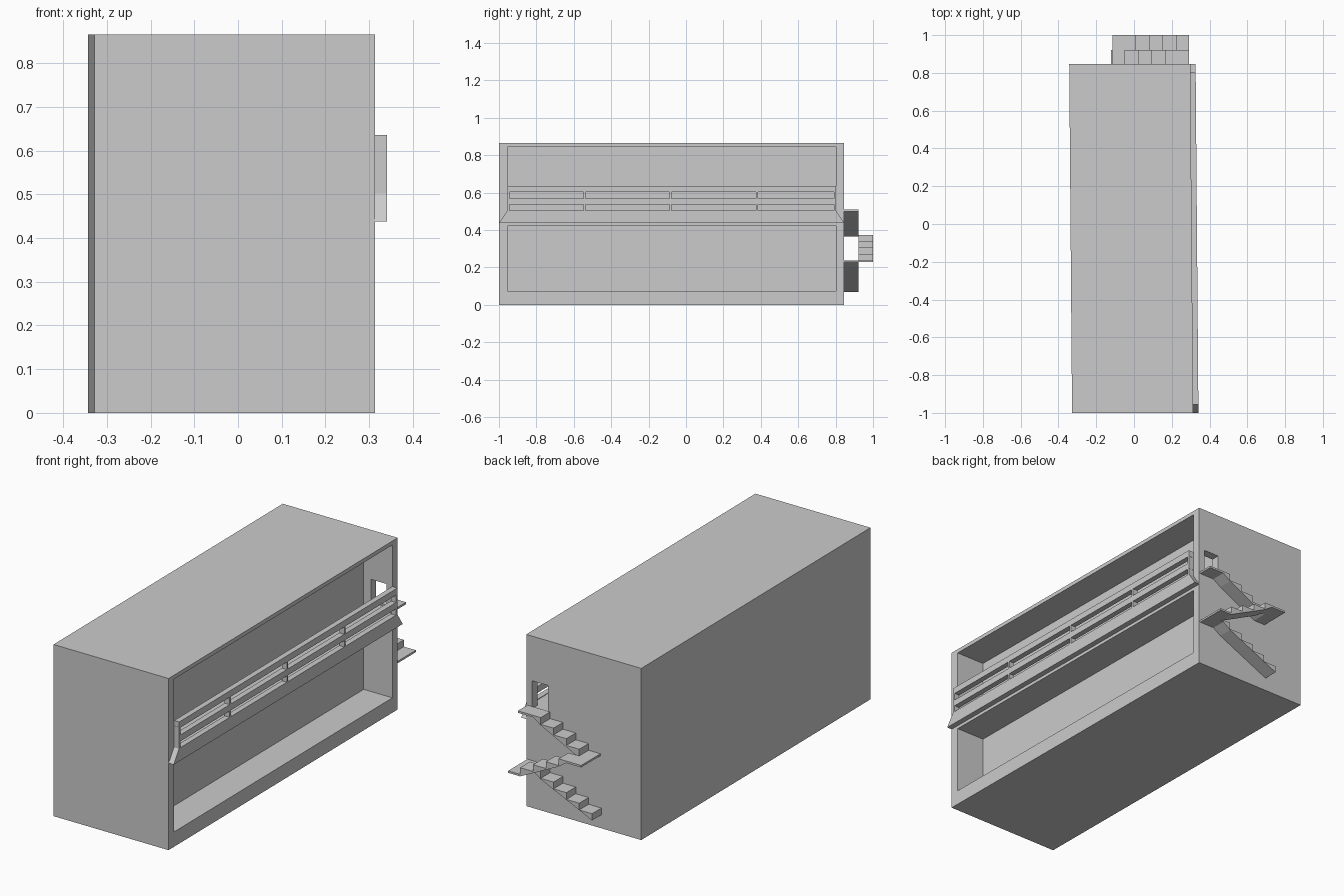
import bpy, bmesh

cube = bpy.data.objects.get("Cube")
if cube:
    bpy.data.objects.remove(cube, do_unlink=True)

grey = bpy.data.materials.new("plain_grey")
grey.use_nodes = True
grey.diffuse_color = (0.6, 0.6, 0.6, 1)
grey.node_tree.nodes["Principled BSDF"].inputs["Base Color"].default_value = (0.6, 0.6, 0.6, 1)

SKEW = 0.0081  # the block leans slightly off the y axis


def extrude_profile(name, points, axis, start, end, skew=SKEW):
    """Extrude a 2D profile along x (points are y, z) or y (points are x, z)."""
    bm = bmesh.new()
    rings = []
    for t in (start, end):
        ring = [(t, a, b) if axis == "x" else (a, t, b) for a, b in points]
        rings.append([bm.verts.new((x - skew * y, y, z)) for x, y, z in ring])
    bm.faces.new(rings[0])
    bm.faces.new(rings[1])
    n = len(points)
    for i in range(n):
        j = (i + 1) % n
        bm.faces.new((rings[0][i], rings[0][j], rings[1][j], rings[1][i]))
    bmesh.ops.recalc_face_normals(bm, faces=bm.faces)
    mesh = bpy.data.meshes.new(name)
    bm.to_mesh(mesh)
    bm.free()
    mesh.materials.append(grey)
    obj = bpy.data.objects.new(name, mesh)
    bpy.context.collection.objects.link(obj)
    return obj


def box(name, x, y, z):
    corners = [(y[0], z[0]), (y[1], z[0]), (y[1], z[1]), (y[0], z[1])]
    return extrude_profile(name, corners, "x", *x)


def cut(target, cutter):
    cutter.hide_render = True
    mod = target.modifiers.new("cut", "BOOLEAN")
    mod.operation = "DIFFERENCE"
    mod.solver = "EXACT"
    mod.object = cutter
    bpy.context.view_layer.objects.active = target
    bpy.ops.object.modifier_apply(modifier=mod.name)
    bpy.data.objects.remove(cutter, do_unlink=True)


# Main block with two open storeys and a door in the end wall
FRONT_X, OUTER_X, BACK_X = 0.305, 0.333, 0.145
Y0, Y1 = -0.955, 0.803
FLOOR = 0.5
building = box("building", (-0.336, FRONT_X), (-1, 0.846), (0, 0.865))
cut(building, box("lower_room_cutter", (BACK_X, 0.5), (Y0, Y1), (0.075, 0.422)))
cut(building, box("upper_room_cutter", (BACK_X, 0.5), (Y0, Y1), (FLOOR, 0.845)))
cut(building, box("door_cutter", (0.185, 0.272), (0.7, 0.95), (FLOOR, 0.64)))

# Balcony: flared base, two rails and thin posts
extrude_profile("balcony_base", [(-1, 0.438), (0.846, 0.438), (Y1, 0.503), (Y0, 0.503)],
                "x", FRONT_X, OUTER_X)
for name, z in (("middle_rail", 0.535), ("top_rail", 0.604)):
    box(name, (FRONT_X, OUTER_X), (Y0, Y1), (z, z + 0.032))
for i, y in enumerate((-0.951, -0.543, -0.083, 0.38, 0.796)):
    box(f"rail_post_{i + 1}", (FRONT_X, OUTER_X), (y - 0.005, y + 0.006), (0.5, 0.61))


# Outside stairs: each flight is a saw-tooth strip with a sloping underside
TREAD, RISE, THICK = 0.0715, 0.034, 0.01


def flight(name, x, z, steps, direction, y, end_landing, start_landing):
    """Descend from (x, z); landings extend level at the two ends."""
    top = [(x - direction * start_landing, z), (x, z)]
    cx, cz = x, z
    for _ in range(steps):
        cz -= RISE
        top += [(cx, cz), (cx + direction * TREAD, cz)]
        cx += direction * TREAD
    if end_landing:
        cz -= RISE
        top += [(cx, cz), (cx + direction * end_landing, cz), (cx + direction * end_landing, cz - THICK)]
        under = [(cx, cz - THICK)]
    else:
        under = [(cx, cz - RISE)]
    under += [(x, z - RISE - THICK / 2), (x - direction * TREAD * 0.6, z - THICK),
              (x - direction * start_landing, z - THICK)]
    extrude_profile(name, top + under, "y", *y, skew=0)


INNER, OUTER = (0.845, 0.921), (0.921, 1.0)
flight("upper_flight", 0.165, 0.51, 3, -1, INNER, 0.066, 0.127)
flight("middle_flight", 0.01, 0.374, 3, 1, OUTER, 0.067, 0.125)
flight("lower_flight", 0.165, 0.238, 4, -1, INNER, 0, 0.127)
